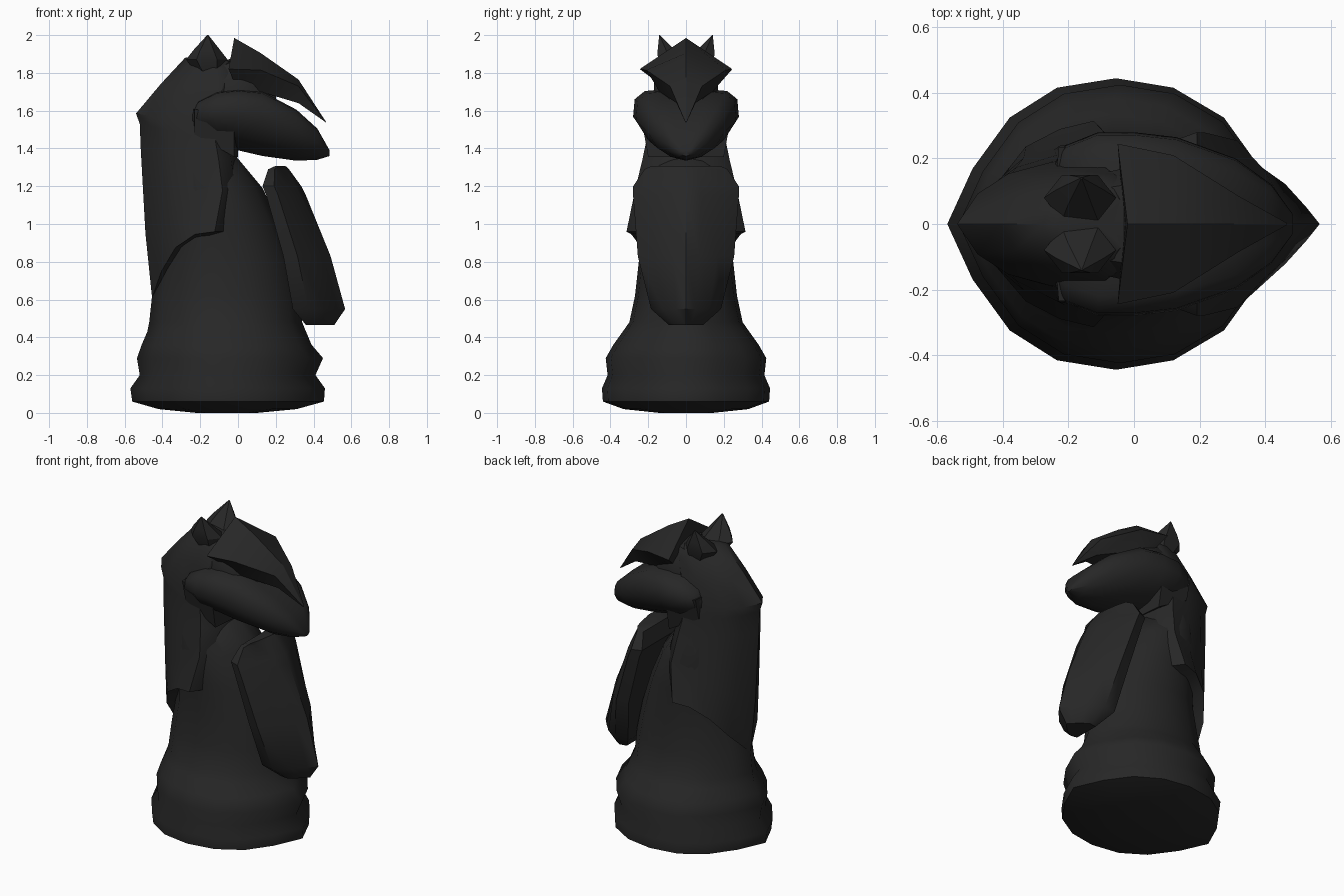
import bpy, bmesh, math
from mathutils import Vector

mat = bpy.data.materials.new("black")
mat.diffuse_color = (0.02, 0.02, 0.02, 1)


def loft(name, rings, angle=35):
    """Skin a list of equal-length point rings and cap both ends."""
    bm = bmesh.new()
    vs = [[bm.verts.new(p) for p in r] for r in rings]
    n = len(rings[0])
    for a, b in zip(vs, vs[1:]):
        for i in range(n):
            j = (i + 1) % n
            bm.faces.new((a[i], a[j], b[j], b[i]))
    for r in (vs[0], vs[-1]):
        c = bm.verts.new(sum((v.co for v in r), Vector()) / n)
        for i in range(n):
            bm.faces.new((r[i], r[(i + 1) % n], c))
    bmesh.ops.recalc_face_normals(bm, faces=bm.faces)
    me = bpy.data.meshes.new(name)
    bm.to_mesh(me)
    bm.free()
    ob = bpy.data.objects.new(name, me)
    bpy.context.collection.objects.link(ob)
    me.materials.append(mat)
    bpy.ops.object.select_all(action='DESELECT')
    ob.select_set(True)
    bpy.context.view_layer.objects.active = ob
    bpy.ops.object.shade_smooth_by_angle(angle=math.radians(angle))
    return ob


def mirrored(half):
    """Close a half outline (first and last points on y = 0) across y."""
    return half + [(x, -y, z) for x, y, z in reversed(half) if abs(y) > 1e-6]


# Turned base and torso: z, back x, front x, half width
body = [(0.004, -0.22, 0.10, 0.14), (0.02, -0.42, 0.31, 0.33), (0.06, -0.56, 0.455, 0.44),
        (0.13, -0.57, 0.46, 0.445), (0.20, -0.52, 0.41, 0.415), (0.29, -0.535, 0.45, 0.425),
        (0.36, -0.51, 0.39, 0.385), (0.43, -0.48, 0.36, 0.335), (0.48, -0.47, 0.34, 0.30),
        (0.62, -0.455, 0.33, 0.27), (0.80, -0.42, 0.29, 0.25), (1.0, -0.40, 0.22, 0.25),
        (1.19, -0.40, 0.13, 0.255), (1.37, -0.36, -0.02, 0.215)]
plan = [(-1, 0), (-0.85, 0.38), (-0.63, 0.73), (-0.35, 0.935), (0, 1),
        (0.34, 0.935), (0.64, 0.73), (0.845, 0.4), (1, 0)]
loft("base_and_torso",
     [mirrored([((a + b) / 2 + c * (b - a) / 2, s * h, z if z > 0.01 else 0.0)
                for c, s in plan]) for z, a, b, h in body], 60)

# Neck and mane: back x, back z, front x, front z, half width, drop exponent
neck = [(-0.455, 0.61, -0.04, 0.96, 0.315, 4), (-0.49, 0.95, 0.02, 1.20, 0.27, 1.5),
        (-0.515, 1.40, 0.0, 1.33, 0.23, 1), (-0.52, 1.53, -0.02, 1.42, 0.21, 1),
        (-0.54, 1.585, -0.02, 1.50, 0.205, 1), (-0.41, 1.74, -0.02, 1.65, 0.18, 1),
        (-0.28, 1.88, 0.0, 1.78, 0.15, 1), (-0.23, 1.885, -0.02, 1.86, 0.09, 1)]
egg = [(0, 0), (0.12, 0.45), (0.3, 0.75), (0.55, 0.92), (0.8, 1), (0.93, 0.75), (1, 0)]
loft("neck_and_mane",
     [mirrored([(xb + (xf - xb) * t, w * h, zf + (zb - zf) * (1 - t) ** k) for t, w in egg])
      for xb, zb, xf, zf, h, k in neck], 45)

# Chest shield: z, back x, front x, half width
shield = [(0.465, 0.36, 0.51, 0.09), (0.55, 0.29, 0.567, 0.185), (0.83, 0.24, 0.49, 0.255),
          (1.15, 0.15, 0.36, 0.28), (1.20, 0.13, 0.335, 0.28), (1.29, 0.16, 0.27, 0.22),
          (1.308, 0.2, 0.25, 0.18)]
wedge = [(0, 0), (0, 0.92), (0.3, 1), (0.62, 0.66), (0.85, 0.28), (1, 0)]
loft("chest_shield",
     [mirrored([(a + (b - a) * t, w * h, z) for t, w in wedge]) for z, a, b, h in shield], 40)

# Muzzle: x, bottom z, top z, half width
muzzle = [(-0.24, 1.48, 1.60, 0.19), (-0.21, 1.465, 1.65, 0.24), (-0.11, 1.41, 1.70, 0.28),
          (0.0, 1.39, 1.712, 0.28), (0.13, 1.36, 1.70, 0.265), (0.31, 1.335, 1.605, 0.20),
          (0.42, 1.34, 1.505, 0.12), (0.485, 1.36, 1.39, 0.03)]
lip = [(0, 1), (0.45, 1), (0.78, 0.95), (0.97, 0.68), (1, 0.1), (0.76, -0.5), (0.4, -0.85), (0, -1)]
loft("muzzle",
     [mirrored([(x, c * h, (a + b) / 2 + s * (b - a) / 2) for c, s in lip])
      for x, a, b, h in muzzle], 55)

# Jaw link under the muzzle
loft("jaw", [mirrored([(-0.25, 0, z + d), (-0.23, h, z + d), (-0.02, h, z), (0.0, 0, z)])
             for z, h, d in ((1.355, 0.2, 0.12), (1.55, 0.235, 0.06))])

# Skull under the brow: x, bottom z, top z, half width
skull = [(-0.12, 1.66, 1.84, 0.15), (-0.03, 1.66, 1.88, 0.17), (0.08, 1.66, 1.84, 0.16),
         (0.2, 1.62, 1.75, 0.09)]
loft("skull", [mirrored([(x, 0, b), (x, h * 0.7, b - 0.02), (x, h, (a + b) / 2), (x, h, a), (x, 0, a)])
               for x, a, b, h in skull])

# Brow hood: x, ridge z, side y, side z, bottom y, bottom z
hood = [(-0.02, 1.985, 0.245, 1.82, 0.15, 1.75), (0.12, 1.905, 0.21, 1.815, 0.14, 1.70),
        (0.32, 1.765, 0.085, 1.73, 0.05, 1.64), (0.465, 1.542, 0.004, 1.54, 0.003, 1.538)]
loft("brow_hood",
     [mirrored([(x, 0, zt), (x - 0.03 * (x < 0), ys, zs), (x, yb, zb), (x, 0, zb)])
      for x, zt, ys, zs, yb, zb in hood], 25)

# Ears
star = [(math.cos(2 * math.pi * i / 6), math.sin(2 * math.pi * i / 6)) for i in range(6)]
for side, label in ((1, "left"), (-1, "right")):
    rings = [[(x + 0.11 * r * c, side * (0.08 + lean) + 0.08 * r * s, z) for c, s in star]
             for z, x, r, lean in ((1.81, -0.15, 0.7, 0), (1.87, -0.165, 1.0, 0.0),
                                   (1.92, -0.165, 0.65, 0.025), (2.0, -0.16, 0.03, 0.06))]
    loft("ear_" + label, rings, 25)
